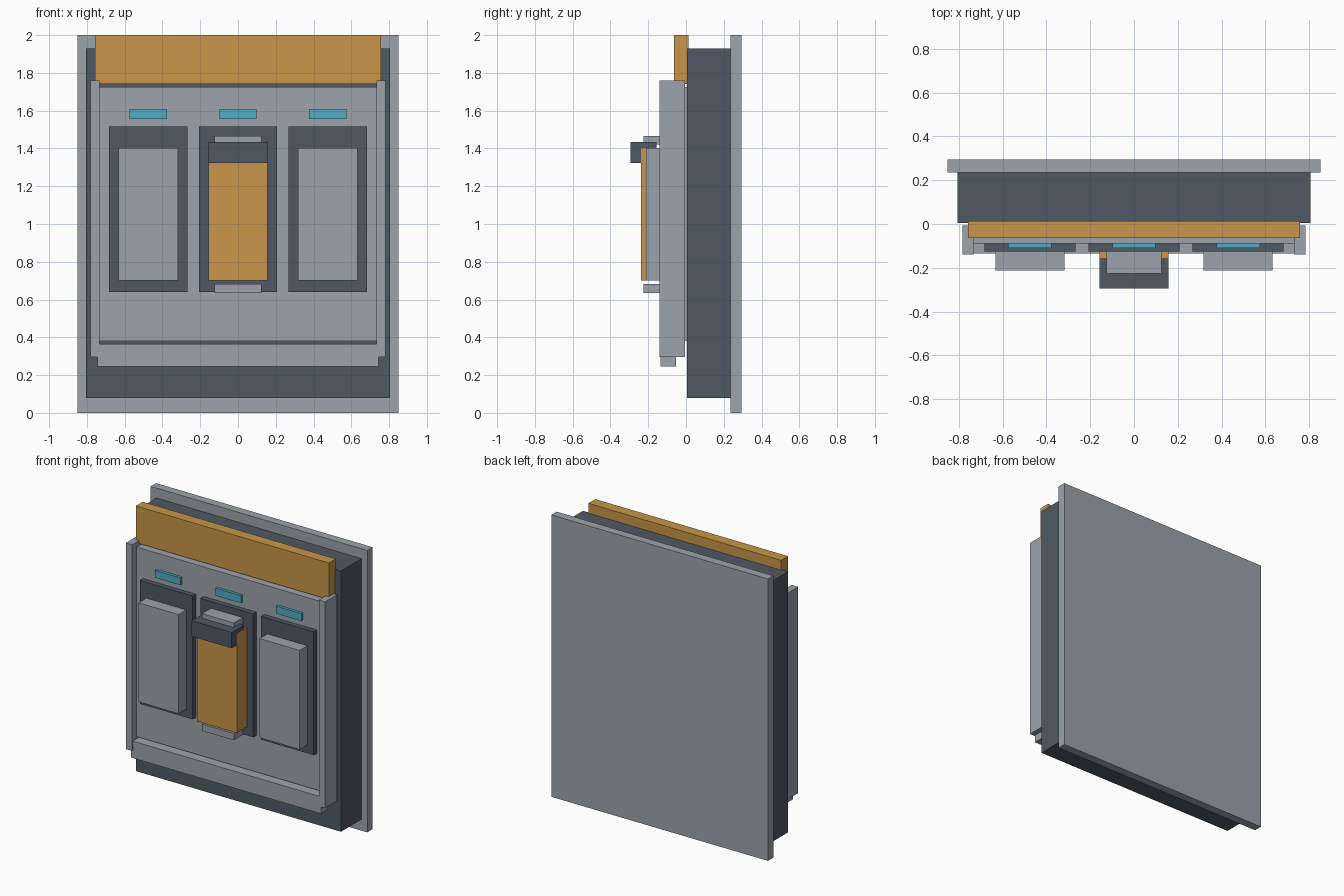
import bpy

if "Cube" in bpy.data.objects:
    bpy.data.objects.remove(bpy.data.objects["Cube"])


def material(name, rgb):
    m = bpy.data.materials.new(name)
    m.diffuse_color = (*rgb, 1)
    m.use_nodes = True
    m.node_tree.nodes["Principled BSDF"].inputs["Base Color"].default_value = m.diffuse_color
    return m


GREY = material("light grey", (0.34, 0.37, 0.41))
DARK = material("dark slate", (0.078, 0.100, 0.130))
ORANGE = material("amber", (0.58, 0.305, 0.065))
CYAN = material("cyan", (0.08, 0.42, 0.55))


def box(name, mat, x, y, z):
    """Box spanning the given (min, max) pair on each axis."""
    bpy.ops.mesh.primitive_cube_add(size=1)
    ob = bpy.context.object
    ob.name = name
    for v in ob.data.vertices:
        v.co = [r[0] if c < 0 else r[1] for c, r in zip(v.co, (x, y, z))]
    ob.data.materials.append(mat)
    return ob


def wide(half, centre=0.0):
    return (centre - half, centre + half)


# Wall plate and housing
box("back_plate", GREY, wide(0.85), (0.235, 0.295), (0, 2))
box("housing", DARK, wide(0.805), (0.005, 0.235), (0.08, 1.93))

# Front panel and its frame
box("front_panel", GREY, wide(0.735), (-0.09, 0.005), (0.38, 1.725))
box("header_bar", ORANGE, wide(0.757), (-0.063, 0.014), (1.74, 2.0))
box("bottom_rail", GREY, wide(0.745), (-0.134, -0.053), (0.245, 0.365))
for side, name in ((-1, "left_rail"), (1, "right_rail")):
    box(name, GREY, wide(0.025, side * 0.757), (-0.14, -0.006), (0.297, 1.76))

# Three bays, each with a recess plate, an indicator and a module
for cx, name in ((-0.475, "left"), (0, "middle"), (0.475, "right")):
    middle = cx == 0
    box(name + "_bay_plate", DARK, wide(0.207, cx), (-0.125, -0.085), (0.64, 1.515))
    box(name + "_indicator", CYAN, wide(0.099, cx), (-0.11, -0.085), (1.557, 1.61))
    box(name + "_module", ORANGE if middle else GREY, wide(0.157, cx),
        (-0.238 if middle else -0.212, -0.12), (0.70, 1.403))

# Latch and brackets on the middle module
box("latch", DARK, wide(0.157), (-0.295, -0.157), (1.323, 1.435))
box("upper_bracket", GREY, wide(0.125), (-0.225, -0.12), (1.42, 1.467))
box("lower_bracket", GREY, wide(0.125), (-0.225, -0.12), (0.635, 0.683))
